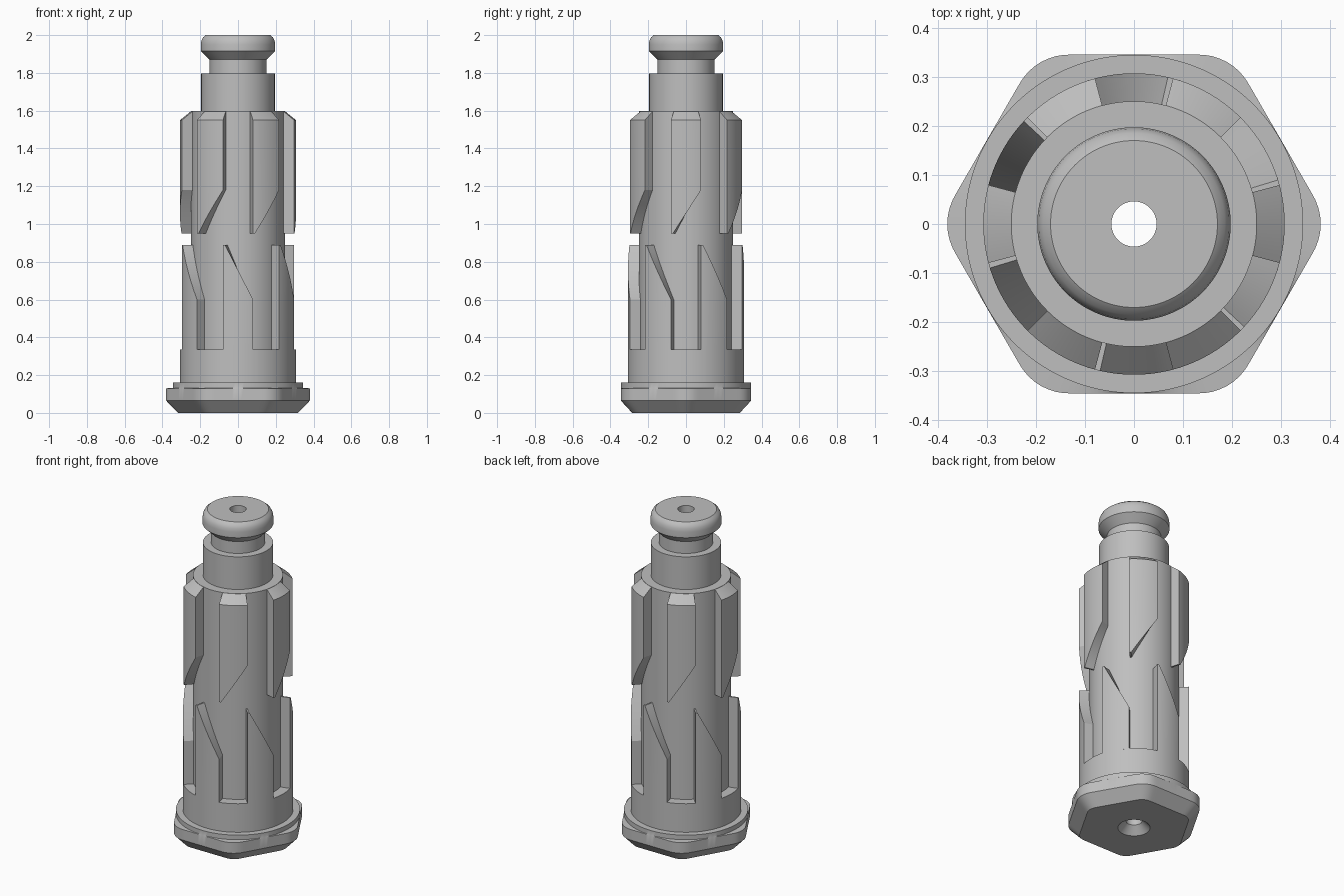
import bpy
import bmesh
from math import cos, sin, tan, atan, radians, sqrt, pi

SEG = 144        # segments around the axis
CORE, OUTER = 0.25, 0.307

cube = bpy.data.objects.get("Cube")
if cube:
    bpy.data.objects.remove(cube, do_unlink=True)

steel = bpy.data.materials.new("plain grey")
steel.use_nodes = True
grey = (0.52, 0.52, 0.52, 1)
steel.diffuse_color = grey
steel.node_tree.nodes["Principled BSDF"].inputs["Base Color"].default_value = grey


def finish(name, bm):
    mesh = bpy.data.meshes.new(name)
    bm.to_mesh(mesh)
    bm.free()
    mesh.materials.append(steel)
    ob = bpy.data.objects.new(name, mesh)
    bpy.context.collection.objects.link(ob)
    bpy.ops.object.select_all(action='DESELECT')
    ob.select_set(True)
    bpy.context.view_layer.objects.active = ob
    bpy.ops.object.shade_smooth_by_angle(angle=radians(25))
    return ob


def hexagon(apothem, fillet):
    """Radius of a hexagon with rounded corners, as a function of the angle."""
    edge = atan((apothem - fillet) * tan(pi / 6) / apothem)
    centre = (apothem - fillet) / cos(pi / 6)

    def radius(a):
        off = (a + pi / 6) % (pi / 3) - pi / 6       # angle from nearest corner
        mid = pi / 6 - abs(off)                      # angle from nearest flat
        if mid < edge:
            return apothem / cos(mid)
        return centre * cos(off) + sqrt(fillet ** 2 - (centre * sin(off)) ** 2)
    return radius


def loft(name, rings):
    """Skin rings given as (radius or radius function, height)."""
    bm = bmesh.new()
    loops = []
    for r, z in rings:
        loop = []
        for i in range(SEG):
            a = 2 * pi * i / SEG
            rad = r(a) if callable(r) else r
            loop.append(bm.verts.new((rad * cos(a), rad * sin(a), z)))
        loops.append(loop)
    for low, high in zip(loops, loops[1:]):
        for i in range(SEG):
            j = (i + 1) % SEG
            bm.faces.new((low[i], low[j], high[j], high[i]))
    return finish(name, bm)


def teeth(name, first_angle, section):
    """Six curved teeth; section(t) gives bottom, outer top and inner top heights."""
    bm = bmesh.new()
    inner = CORE - 0.001
    steps = 15
    for k in range(6):
        columns = []
        for s in range(steps + 1):
            t = s / steps
            a = radians(first_angle + 60 * k - 15 + 30 * t)
            bottom, top_out, top_in = section(t)
            columns.append([bm.verts.new((r * cos(a), r * sin(a), z)) for r, z in
                            ((inner, bottom), (OUTER, bottom), (OUTER, top_out), (inner, top_in))])
        for p, q in zip(columns, columns[1:]):
            for i in range(4):
                j = (i + 1) % 4
                bm.faces.new((p[i], q[i], q[j], p[j]))
        bm.faces.new(columns[0])
        bm.faces.new(columns[-1])
    bmesh.ops.recalc_face_normals(bm, faces=bm.faces)
    return finish(name, bm)


def slant(t, start, end):
    """A short level tip, then a straight ramp."""
    return start + (end - start) * max(0, t - 1 / 15) * 15 / 14


# Through hole with a countersink at the bottom
loft("centre_bore", [(0.046, 2.0), (0.046, 0.045), (0.09, 0)])

# Hexagonal foot with a chamfered underside and a round washer face
foot = hexagon(0.345, 0.116)
loft("hex_flange", [(0.09, 0), (hexagon(0.285, 0.07), 0), (foot, 0.065), (foot, 0.13),
                    (0.3445, 0.132), (0.3445, 0.16), (OUTER, 0.16)])

# Collar and main barrel
loft("barrel", [(OUTER, 0.16), (OUTER, 0.335), (CORE, 0.335), (CORE, 1.597), (0.195, 1.597)])

# Stepped neck, groove and rounded head
loft("neck_and_head", [(0.195, 1.597), (0.195, 1.797), (0.15, 1.797), (0.15, 1.87), (0.197, 1.915),
                       (0.197, 1.95), (0.194, 1.97), (0.185, 1.988), (0.17, 2.0), (0.046, 2.0)])

# Two staggered rows of teeth with helical ramps facing each other
teeth("upper_teeth", 0, lambda t: (slant(t, 0.95, 1.18), 1.55, 1.597))
teeth("lower_teeth", 30, lambda t: (0.33,) + (slant(t, 0.89, 0.6),) * 2)
